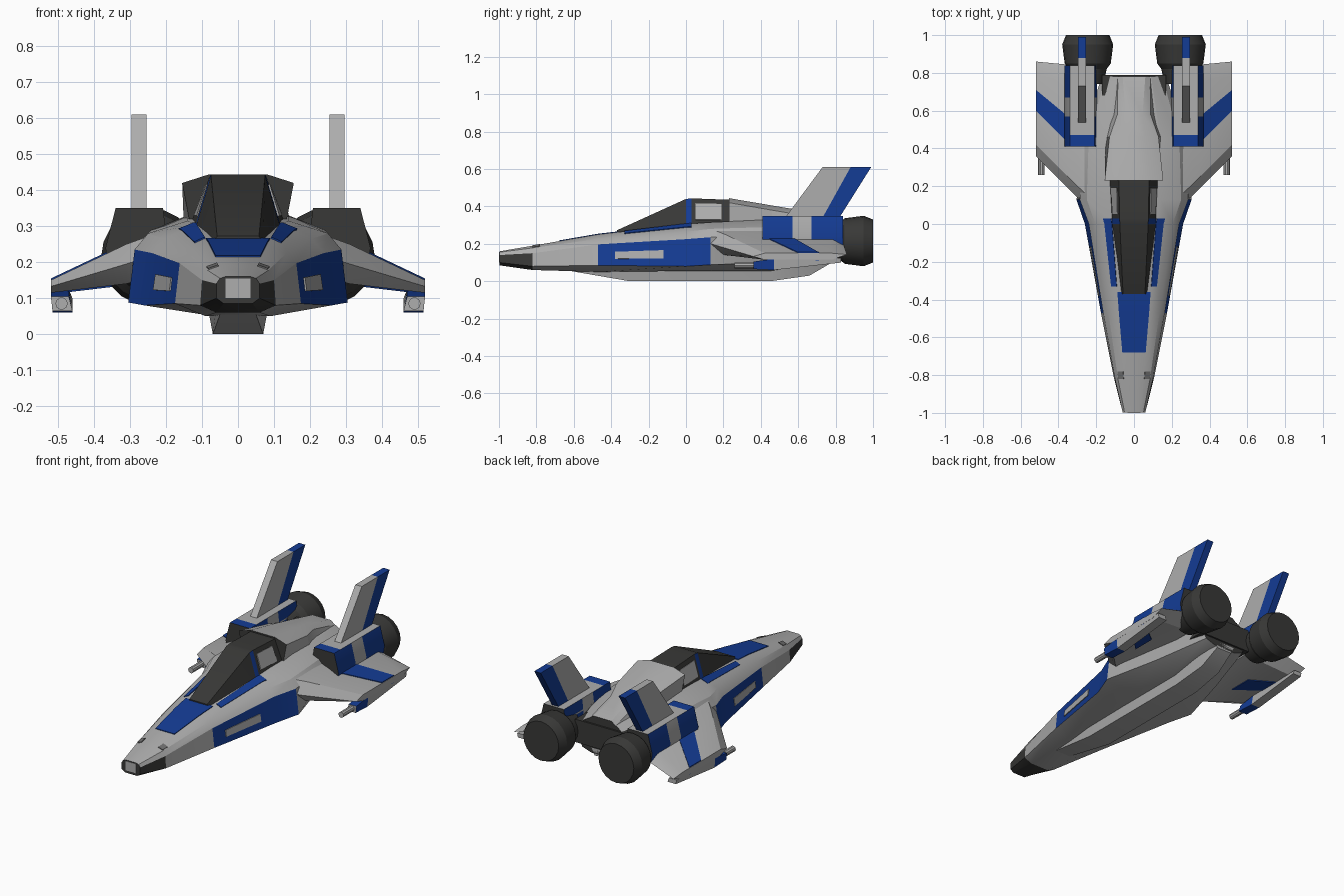
import bpy, bmesh, math
from mathutils import Vector

if "Cube" in bpy.data.objects:
    bpy.data.objects.remove(bpy.data.objects["Cube"])


def material(name, rgb):
    m = bpy.data.materials.new(name)
    m.diffuse_color = (*rgb, 1)
    m.use_nodes = True
    m.node_tree.nodes["Principled BSDF"].inputs["Base Color"].default_value = m.diffuse_color
    return m


MATS = [material("light grey", (0.42, 0.42, 0.42)),
        material("blue", (0.007, 0.045, 0.30)),
        material("dark grey", (0.04, 0.04, 0.038)),
        material("mid grey", (0.16, 0.16, 0.16))]
LIGHT, BLUE, DARK, MID = range(4)


def loft(name, rings, colour=LIGHT, mirror=False):
    """Skin closed rings; colour is an index or a rule(centre, normal)."""
    bm = bmesh.new()
    vs = [[bm.verts.new(p) for p in r] for r in rings]
    n = len(rings[0])
    for a, b in zip(vs, vs[1:]):
        for i in range(n):
            j = (i + 1) % n
            bm.faces.new((a[i], a[j], b[j], b[i]))
    bm.faces.new(vs[0])
    bm.faces.new(vs[-1])
    bmesh.ops.recalc_face_normals(bm, faces=bm.faces)
    bm.normal_update()
    for f in bm.faces:
        f.material_index = colour(f.calc_center_median(), f.normal) if callable(colour) else colour
    me = bpy.data.meshes.new(name)
    bm.to_mesh(me)
    bm.free()
    for m in MATS:
        me.materials.append(m)
    me.shade_smooth()
    me.set_sharp_from_angle(angle=math.radians(25))
    ob = bpy.data.objects.new(name, me)
    bpy.context.collection.objects.link(ob)
    if mirror:
        ob.modifiers.new("mirror", 'MIRROR').use_axis[0] = True
    return ob


def full(y, half):
    """Symmetric ring from a half section listed bottom to top."""
    return [(x, y, z) for x, z in half] + [(-x, y, z) for x, z in reversed(half)]


def body(name, stations, colour=LIGHT):
    return loft(name, [full(y, h) for y, h in stations], colour)


def panel(name, stations, seg, y0, y1, t0, t1, colour, mirror=True):
    """Thin paint plate lying on one strip of a body."""
    ys = sorted({y0, y1} | {y for y, _ in stations if y0 < y < y1})
    rings = []
    for y in ys:
        for (ya, ha), (yb, hb) in zip(stations, stations[1:]):
            if ya <= y <= yb:
                k = (y - ya) / (yb - ya)
                ra, rb = full(y, ha), full(y, hb)
                a, b = [Vector(ra[i]).lerp(Vector(rb[i]), k) for i in (seg, seg + 1)]
                break
        d = (b - a).normalized()
        n = Vector((d.z, 0, -d.x)) * 0.004
        p, q = a.lerp(b, t0), a.lerp(b, t1)
        rings.append([p - n, q - n, q + n, p + n])
    return loft(name, rings, colour, mirror)


def box(name, x0, x1, y0, y1, z0, z1, colour, mirror=False):
    return loft(name, [[(x0, y, z0), (x1, y, z0), (x1, y, z1), (x0, y, z1)] for y in (y0, y1)],
                colour, mirror)


def lathe(name, cx, cz, profile, sides, colour):
    """Round part about a lengthwise axis; profile is (y, radius)."""
    rings = [[(cx + r * math.cos(2 * math.pi * i / sides), y, cz + r * math.sin(2 * math.pi * i / sides))
              for i in range(sides)] for y, r in profile]
    return loft(name, rings, colour, True)


# Main hull: half sections bottom, low chine, high chine, shoulder, top
HULL = [
    (-0.997, [(.04, .085), (.06, .10), (.06, .14), (.05, .155), (.035, .16)]),
    (-0.82, [(.06, .06), (.105, .08), (.10, .15), (.085, .178), (.05, .19)]),
    (-0.47, [(.09, .05), (.175, .085), (.162, .197), (.135, .225), (.08, .25)]),
    (0.0, [(.10, .055), (.26, .08), (.238, .225), (.205, .265), (.115, .305)]),
    (0.13, [(.10, .055), (.305, .088), (.287, .235), (.25, .28), (.14, .315)]),
    (0.45, [(.10, .055), (.22, .10), (.28, .25), (.24, .29), (.14, .33)]),
    (0.78, [(.07, .11), (.13, .13), (.17, .22), (.15, .27), (.09, .31)])]


def hull_paint(c, n):
    if abs(n.y) > 0.9 or (c.y < -0.82 and n.z < 0.35):
        return DARK
    return BLUE if abs(n.x) > 0.82 and -0.47 < c.y < 0.13 else LIGHT


body("hull", HULL, hull_paint)
panel("side_light_panel", HULL, 1, -0.38, -0.12, 0.3, 0.62, LIGHT)
panel("nose_top_stripe", HULL, 4, -0.68, -0.36, 0, 1, BLUE, False)
panel("canopy_side_stripe", HULL, 3, -0.33, 0.03, 0.55, 1, BLUE)
panel("nose_sensor", HULL, 3, -0.82, -0.78, 0.1, 0.9, MID)
box("nose_tip_plate", -.035, .035, -1.0, -.994, .1, .155, LIGHT)

# Belly keel
body("keel", [(-.62, [(.05, .055), (.06, .08)]), (-.3, [(.07, 0), (.085, .08)]),
              (.45, [(.07, 0), (.085, .08)]), (.66, [(.06, .03), (.085, .11)]),
              (.78, [(.05, .1), (.07, .14)])])

# Canopy with blue hoop and side windows
CANOPY = [(-.37, [(.07, .255), (.058, .272)]), (0, [(.118, .295), (.075, .44)]),
          (.03, [(.12, .295), (.076, .443)]), (.25, [(.135, .30), (.08, .435)])]
body("canopy", CANOPY, lambda c, n: BLUE if 0 < c.y < .03 and abs(n.x) > .5 else DARK)
panel("canopy_window", CANOPY, 0, .05, .19, .22, .82, LIGHT)

# Spine behind the cockpit, dark at its front
SPINE = [(.23, [(.13, .29), (.155, .42), (.08, .444)]), (.46, [(.15, .29), (.13, .38), (.06, .405)]),
         (.58, [(.12, .29), (.088, .36), (.045, .385)]), (.78, [(.10, .27), (.085, .31), (.06, .33)])]
body("spine", SPINE, lambda c, n: DARK if abs(n.y) > .8 else LIGHT)
box("tail_block", -.17, .17, .68, .79, .15, .285, DARK)

# Drooped wings: x, leading y, trailing y, top z, bottom z
rings = []
for x, yl, yt, zt, zb in [(.2, .05, .84, .29, .17), (.31, .15, .84, .25, .14), (.52, .36, .86, .15, .115)]:
    zm = (zt + zb) / 2
    rings.append([(x, yl, zm), (x, yl + .06, zt), (x, yt - .08, zt), (x, yt, zm + .01),
                  (x, yt - .08, zb), (x, yl + .06, zb)])
loft("wing", rings, LIGHT, True)

# Blue bands on wing top and underside
for name, za, zb in (("wing_top_band", .231, .151), ("wing_under_band", .135, .115)):
    loft(name, [[(x, y0, z - .004), (x, y1, z - .004), (x, y1, z + .004), (x, y0, z + .004)]
                for x, y0, y1, z in ((.35, .43, .57, za), (.519, .60, .71, zb))], BLUE, True)

# Wingtip guns
loft("gun_rail", [[(.46, y, z0), (.515, y, z0), (.52, y, z1), (.47, y, z1)]
                  for y, z0, z1 in ((.36, .065, .105), (.47, .06, .12), (.70, .085, .12), (.83, .10, .125))],
     lambda c, n: BLUE if c.y < .47 and n.y > -.9 else LIGHT, True)
lathe("gun_barrel", .49, .085, [(.26, .017), (.40, .017)], 10, LIGHT)


# Engine nacelles with blue bands and dark intakes
def nacelle_paint(c, n):
    if abs(n.y) > .8:
        return DARK
    if abs(n.x) > .7:
        return BLUE if c.y < .57 or c.y > .67 else LIGHT
    return BLUE if c.y < .47 else LIGHT


SECTION = [(.2, .19), (.36, .19), (.368, .24), (.34, .35), (.208, .35), (.195, .24)]
loft("nacelle", [[(x, y, z) for x, z in SECTION] for y in (.41, .47, .57, .67, .84)], nacelle_paint, True)

# Engine nozzles
lathe("nozzle", .245, .215, [(.74, .085), (.82, .10), (.85, .122), (.95, .135), (1.0, .115)], 20, DARK)

# Swept tail fins with blue trailing stripe
for name, outline, col in (
        ("fin", [(.53, .34), (.73, .61), (.88, .61), (.73, .34)], LIGHT),
        ("fin_stripe", [(.73, .34), (.88, .61), (.99, .61), (.82, .34)], BLUE)):
    loft(name, [[(x, y, z) for y, z in outline] for x in (.254, .296)], col, True)
